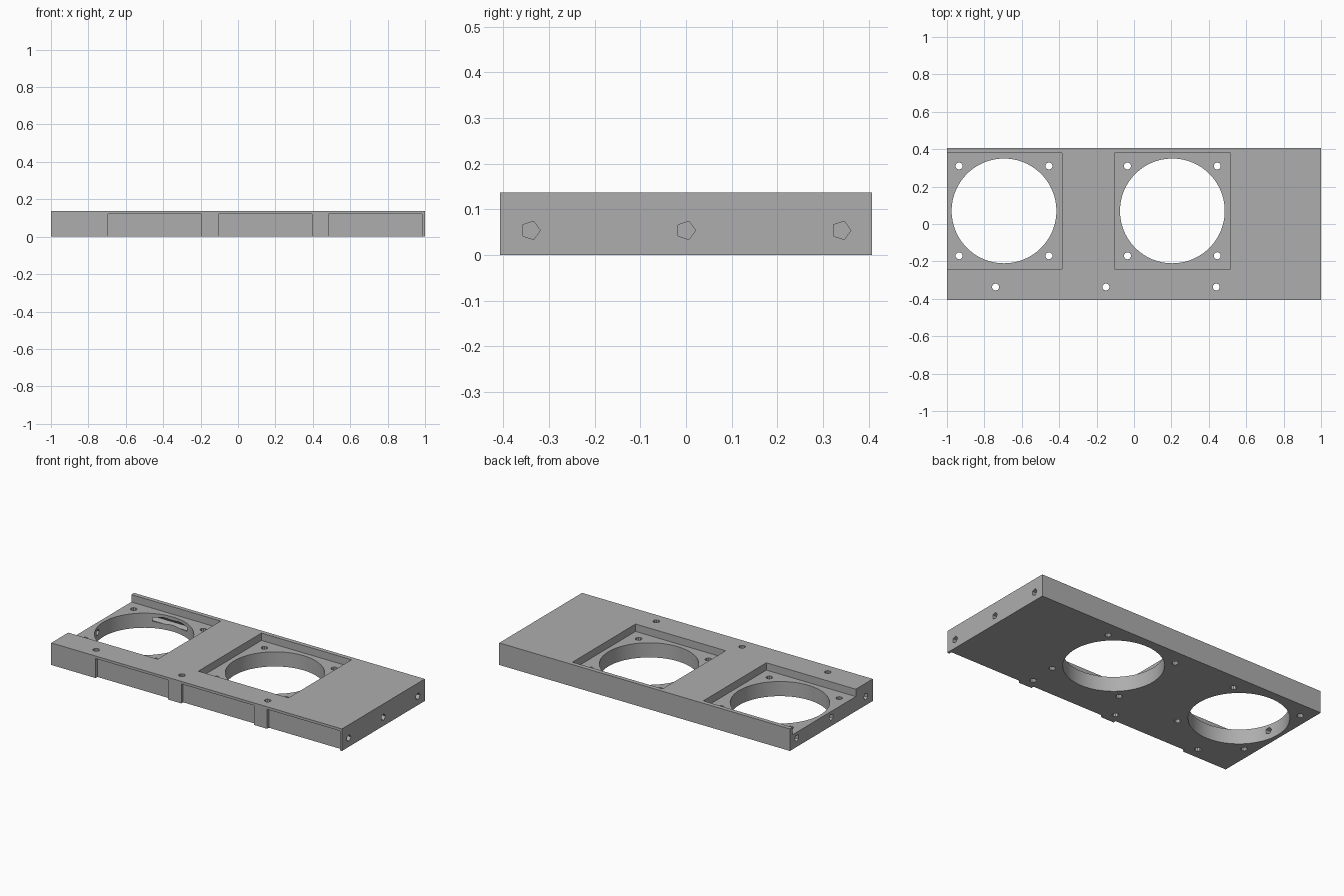
import bpy, math

if "Cube" in bpy.data.objects:
    bpy.data.objects.remove(bpy.data.objects["Cube"], do_unlink=True)

grey = bpy.data.materials.new("plain grey")
grey.use_nodes = True
colour = (0.42, 0.42, 0.42, 1)
grey.diffuse_color = colour
grey.node_tree.nodes["Principled BSDF"].inputs["Base Color"].default_value = colour

HALF_Y, TOP = 0.407, 0.137


def box(name, x0, x1, y0, y1, z0, z1):
    bpy.ops.mesh.primitive_cube_add(
        size=1, location=((x0 + x1) / 2, (y0 + y1) / 2, (z0 + z1) / 2))
    ob = bpy.context.object
    ob.name = name
    ob.scale = (x1 - x0, y1 - y0, z1 - z0)
    bpy.ops.object.transform_apply(location=True, rotation=False, scale=True)
    ob.data.materials.append(grey)
    return ob


def cylinder(name, radius, depth, location, sides, rotation=(0, 0, 0)):
    bpy.ops.mesh.primitive_cylinder_add(
        vertices=sides, radius=radius, depth=depth, location=location, rotation=rotation)
    ob = bpy.context.object
    ob.name = name
    ob.data.materials.append(grey)
    return ob


def cut(cutter):
    cutter.hide_render = True
    mod = plate.modifiers.new("cut", 'BOOLEAN')
    mod.operation = 'DIFFERENCE'
    mod.solver = 'EXACT'
    mod.object = cutter
    bpy.context.view_layer.objects.active = plate
    bpy.ops.object.modifier_apply(modifier=mod.name)
    bpy.data.objects.remove(cutter, do_unlink=True)


# Main plate
plate = box("mounting_plate", -1, 1, -HALF_Y, HALF_Y, 0, TOP)

# Square pockets with round openings and four screw holes each
FAN_Y = 0.07
for cx, left_edge in ((-0.695, -1.1), (0.205, -0.105)):
    cut(box("pocket_cutter", left_edge, cx + 0.31, FAN_Y - 0.31, FAN_Y + 0.31, 0.091, 0.3))
    cut(cylinder("opening_cutter", 0.28, 1, (cx, FAN_Y, 0), 96))
    for sx in (-1, 1):
        for sy in (-1, 1):
            cut(cylinder("screw_cutter", 0.019, 1,
                         (cx + sx * 0.24, FAN_Y + sy * 0.24, 0), 10))

# Recesses along the front, leaving posts and a top lip, with a hole behind each post
for i in range(3):
    x = -0.695 + i * 0.59
    cut(box("recess_cutter", x, x + 0.5, -0.6, -HALF_Y + 0.018, -0.1, 0.121))
    cut(cylinder("post_hole_cutter", 0.019, 1, (x - 0.045, -0.337, 0), 10))

# Five-sided dowel holes running in from both ends
for side in (-1, 1):
    for y in (-0.34, 0, 0.34):
        cut(cylinder("dowel_cutter", 0.021, 0.9, (side * 1.02, y, 0.054), 5,
                     (0, math.pi / 2, 0)))

# Smooth the round walls, keep the corners crisp
bpy.ops.object.select_all(action='DESELECT')
plate.select_set(True)
bpy.context.view_layer.objects.active = plate
bpy.ops.object.shade_smooth_by_angle(angle=math.radians(20))
